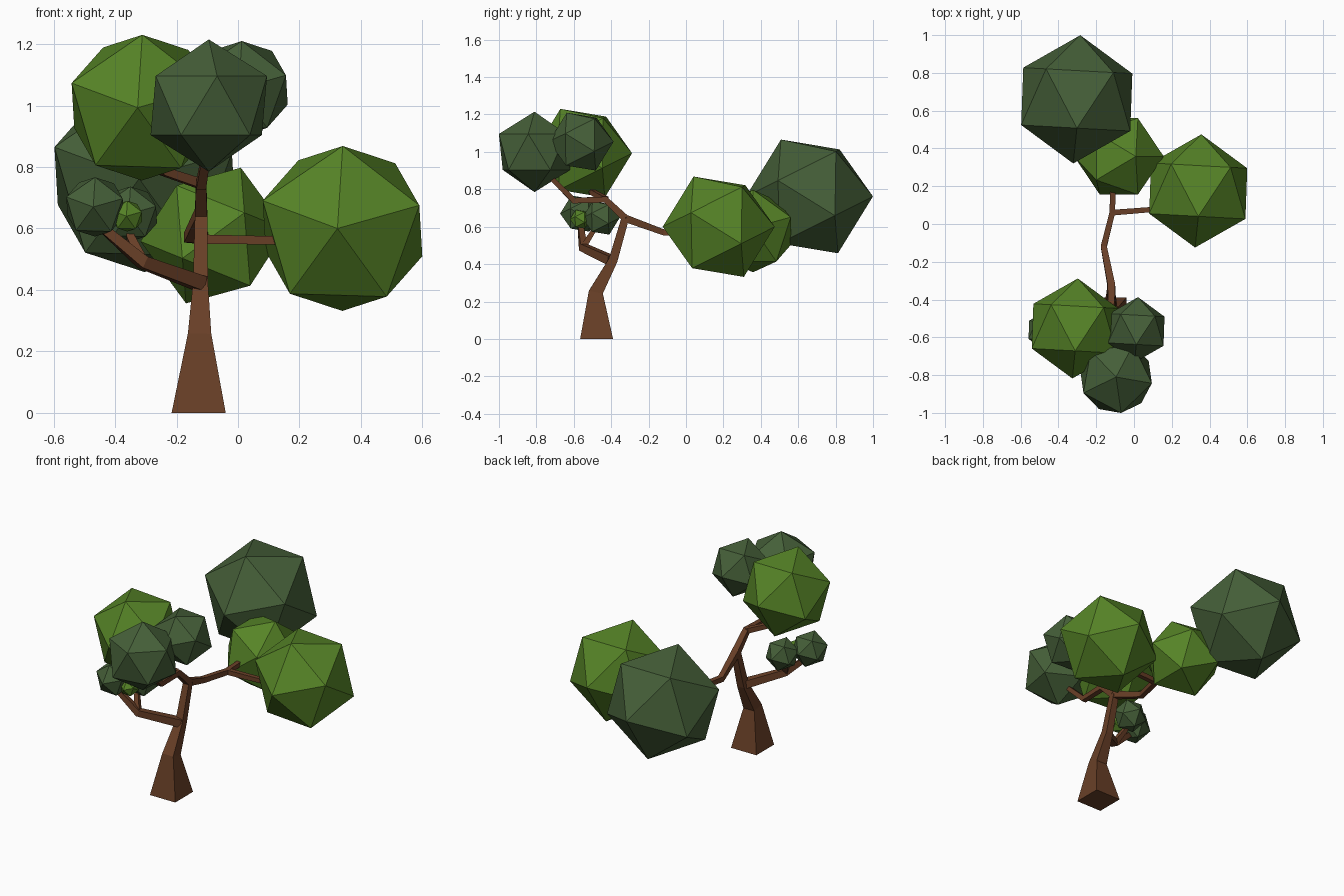
import bpy
import bmesh
from mathutils import Matrix, Vector

cube = bpy.data.objects.get("Cube")
if cube:
    bpy.data.objects.remove(cube, do_unlink=True)


def material(name, rgb):
    mat = bpy.data.materials.new(name)
    mat.use_nodes = True
    mat.diffuse_color = (*rgb, 1)
    bsdf = mat.node_tree.nodes["Principled BSDF"]
    bsdf.inputs["Base Color"].default_value = (*rgb, 1)
    bsdf.inputs["Roughness"].default_value = 0.9
    return mat


BARK = material("bark brown", (0.14, 0.05, 0.02))
BRIGHT = material("bright leaf green", (0.093, 0.23, 0.02))
DARK = material("dark leaf green", (0.06, 0.115, 0.04))


def finish(bm, name, mat):
    mesh = bpy.data.meshes.new(name)
    bm.to_mesh(mesh)
    bm.free()
    mesh.materials.append(mat)
    obj = bpy.data.objects.new(name, mesh)
    bpy.context.collection.objects.link(obj)
    return obj


def limb(name, path):
    """Square tube along (x, y, z, half width) points; the first ring lies level if the limb stands on the ground."""
    bm = bmesh.new()
    points = [Vector(p[:3]) for p in path]
    rings = []
    for i, p in enumerate(points):
        ahead = points[min(i + 1, len(points) - 1)]
        behind = points[max(i - 1, 0)]
        tangent = (ahead - behind).normalized()
        if p.z == 0:
            tangent = Vector((0, 0, 1))
        ref = Vector((0, 0, 1)) if abs(tangent.x) > 0.7 else Vector((1, 0, 0))
        u = (ref - tangent * ref.dot(tangent)).normalized()
        v = tangent.cross(u)
        w = path[i][3]
        rings.append([bm.verts.new(p + u * a * w + v * b * w)
                      for a, b in ((-1, -1), (1, -1), (1, 1), (-1, 1))])
    for low, high in zip(rings, rings[1:]):
        for k in range(4):
            n = (k + 1) % 4
            bm.faces.new((low[k], low[n], high[n], high[k]))
    bm.faces.new(rings[0][::-1])
    bm.faces.new(rings[-1])
    bmesh.ops.recalc_face_normals(bm, faces=bm.faces)
    finish(bm, name, BARK)


FORWARD = ((-0.055, -1, 0), (0.03, 0, 1))


def foliage(name, centre, radius, mat, pole=FORWARD[0], toward=FORWARD[1]):
    """Twenty-sided leaf clump with one corner at pole and a neighbouring corner toward the second direction."""
    z = Vector(pole).normalized()
    x = Vector(toward)
    x = (x - z * x.dot(z)).normalized()
    turn = Matrix((x, z.cross(x), z)).transposed().to_4x4()
    bm = bmesh.new()
    bmesh.ops.create_icosphere(bm, subdivisions=1, radius=radius,
                               matrix=Matrix.Translation(centre) @ turn)
    finish(bm, name, mat)


# Trunk, bending back toward the upper fork
fork = (-0.12, -0.325, 0.645)
limb("trunk", [(-0.128, -0.478, 0, 0.088), (-0.125, -0.482, 0.25, 0.038),
               (-0.122, -0.39, 0.42, 0.024), (*fork, 0.02)])

# Low branch and its twigs
elbow = (-0.31, -0.55, 0.49)
limb("low_branch", [(-0.12, -0.4, 0.42, 0.024), (*elbow, 0.02), (-0.45, -0.565, 0.61, 0.014)])
limb("low_twig", [(*elbow, 0.016), (-0.35, -0.5, 0.57, 0.013), (-0.35, -0.46, 0.62, 0.01)])

# Upper branches reaching forward
crown = (-0.12, -0.43, 0.745)
limb("front_branch", [(*fork, 0.02), (*crown, 0.017), (-0.12, -0.6, 0.74, 0.016),
                      (-0.1, -0.72, 0.86, 0.013)])
limb("front_side_branch", [(*crown, 0.016), (-0.24, -0.5, 0.785, 0.014), (-0.3, -0.55, 0.88, 0.012)])

# Long branch reaching back
bend = (-0.115, 0.06, 0.565)
limb("back_branch", [(*fork, 0.02), (-0.16, -0.12, 0.57, 0.016), (*bend, 0.015),
                     (-0.11, 0.25, 0.58, 0.014), (-0.25, 0.5, 0.7, 0.012)])
limb("back_side_branch", [(*bend, 0.015), (0.2, 0.085, 0.56, 0.013)])

# Large leaf clumps
foliage("left_foliage", (0.34, 0.175, 0.6), 0.3, BRIGHT)
foliage("back_foliage", (-0.303, 0.66, 0.762), 0.34, DARK)
foliage("middle_foliage", (-0.08, 0.358, 0.577), 0.238, BRIGHT, (1, 0, 0.08), (0, 0, 1))
foliage("top_foliage", (-0.312, -0.553, 0.993), 0.265, BRIGHT)
foliage("front_foliage", (-0.095, -0.81, 1.0), 0.215, DARK, (0, 0, 1), (0.14, -0.99, 0))
foliage("top_left_foliage", (0.012, -0.56, 1.055), 0.173, DARK)

# Small leaf clumps on the low branch
foliage("low_outer_foliage", (-0.465, -0.565, 0.67), 0.108, DARK)
foliage("low_inner_foliage", (-0.35, -0.455, 0.647), 0.1, DARK)
foliage("low_bud_foliage", (-0.36, -0.565, 0.64), 0.056, BRIGHT)
